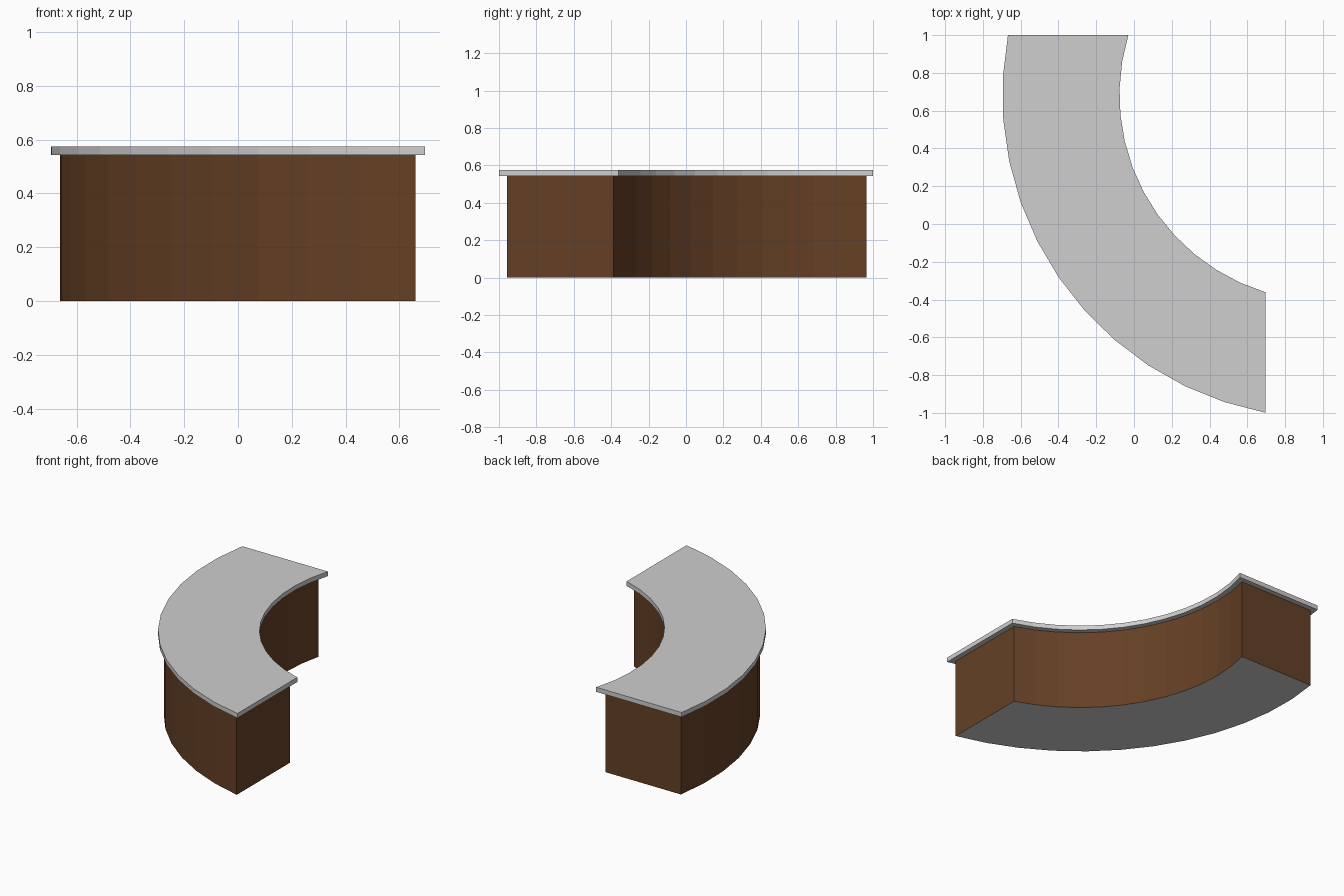
import bpy, bmesh
from math import asin, acos, cos, sin, pi

cube = bpy.data.objects.get("Cube")
if cube:
    bpy.data.objects.remove(cube, do_unlink=True)


def make_material(name, rgb):
    mat = bpy.data.materials.new(name)
    mat.use_nodes = True
    mat.diffuse_color = (*rgb, 1)
    mat.node_tree.nodes["Principled BSDF"].inputs["Base Color"].default_value = (*rgb, 1)
    return mat


GREY = make_material("light_grey", (0.62, 0.62, 0.62))
BROWN = make_material("brown_wood", (0.13, 0.051, 0.018))

CX, CY = 1.015, 0.683      # shared centre of both arcs
OUTER, INNER = 1.712, 1.092
END_X, END_Y = 0.695, 1.0  # straight cut ends
SEGMENTS = 12


def arc(radius, end_x, end_y):
    """Points of an arc running from the back cut to the side cut."""
    start = pi - asin((end_y - CY) / radius)
    stop = 2 * pi - acos((end_x - CX) / radius)
    steps = [start + (stop - start) * i / SEGMENTS for i in range(SEGMENTS + 1)]
    return [(CX + radius * cos(a), CY + radius * sin(a)) for a in steps]


def curved_slab(name, inset, bottom, top, materials):
    """Extrude the curved outline, drawn in by inset on every side."""
    ends = END_X - inset, END_Y - inset
    outline = arc(OUTER - inset, *ends) + arc(INNER + inset, *ends)[::-1]
    bm = bmesh.new()
    face = bm.faces.new([bm.verts.new((x, y, bottom)) for x, y in outline])
    result = bmesh.ops.extrude_face_region(bm, geom=[face])
    raised = [v for v in result["geom"] if isinstance(v, bmesh.types.BMVert)]
    bmesh.ops.translate(bm, verts=raised, vec=(0, 0, top - bottom))
    bmesh.ops.recalc_face_normals(bm, faces=bm.faces)
    # The underside takes the last material
    for f in bm.faces:
        if f.normal.z < -0.5:
            f.material_index = len(materials) - 1
    mesh = bpy.data.meshes.new(name)
    bm.to_mesh(mesh)
    bm.free()
    for mat in materials:
        mesh.materials.append(mat)
    obj = bpy.data.objects.new(name, mesh)
    bpy.context.collection.objects.link(obj)
    return obj


# Wooden counter body with a grey underside
curved_slab("counter_body", 0.035, 0.0, 0.543, [BROWN, GREY])
# Overhanging worktop
curved_slab("worktop", 0.0, 0.543, 0.574, [GREY])
